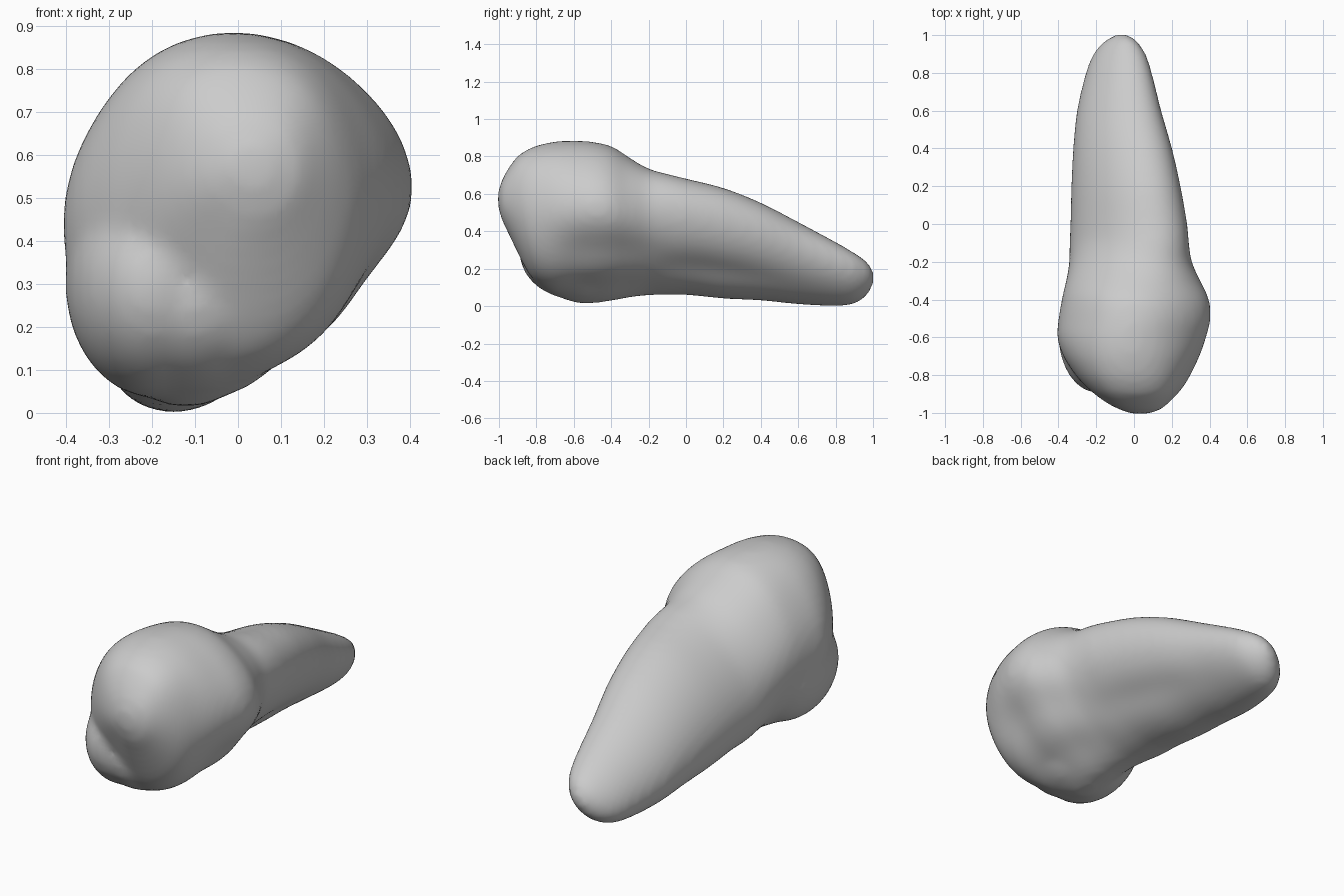
import bpy, bmesh, math
from mathutils import Matrix

cube = bpy.data.objects.get("Cube")
if cube:
    bpy.data.objects.remove(cube)

enamel = bpy.data.materials.new("pale grey enamel")
enamel.use_nodes = True
GREY = (0.6, 0.6, 0.6, 1)
enamel.diffuse_color = GREY
enamel.node_tree.nodes["Principled BSDF"].inputs["Base Color"].default_value = GREY

# Stations from biting end to root tip: y, x min, x max, z min, z max
STATIONS = [
    (-1.005, -.01, .07, .53, .61), (-.985, -.07, .135, .46, .67),
    (-.95, -.14, .18, .385, .735), (-.9, -.21, .23, .28, .8),
    (-.85, -.265, .27, .18, .833), (-.8, -.31, .3, .11, .855),
    (-.7, -.375, .35, .037, .878), (-.6, -.407, .385, .007, .884),
    (-.5, -.4, .408, .007, .878), (-.4, -.383, .4, .02, .855),
    (-.3, -.365, .355, .04, .798), (-.2, -.35, .31, .055, .742),
    (-.1, -.342, .292, .06, .708), (0, -.337, .282, .06, .682),
    (.2, -.332, .247, .04, .632), (.4, -.322, .202, .03, .553),
    (.6, -.302, .145, .01, .45), (.8, -.255, .095, 0, .343),
    (.9, -.215, .062, .012, .285), (.97, -.155, .015, .06, .235),
    (1.003, -.095, -.03, .12, .185)]
SIDES = 72
STEPS = 4
TILT = 0.42


def bump(angle, centre, width, power):
    """Soft bump around a direction, in degrees."""
    d = (angle - centre + 180) % 360 - 180
    return math.exp(-abs(d / width) ** power)


def ramp(y, start, end):
    t = min(max((y - start) / (end - start), 0), 1)
    return t * t * (3 - 2 * t)


def radius(angle, y):
    """Outline of the section: full cusp, lopsided crown, tilted oval root."""
    a = math.radians(angle)
    crown = (1 + .03 * bump(angle, 22, 20, 2) + .06 * bump(angle, 242, 18, 2)
             - .03 * bump(angle, 143, 24, 2) - .24 * bump(angle, 311, 45, 4))
    cusp = (1 + .04 * bump(angle, 50, 25, 2) + .05 * bump(angle, 130, 25, 2)
            - .12 * bump(angle, 235, 28, 2))
    root = math.cos(TILT) / math.sqrt(1 - math.sin(2 * a) * math.sin(TILT))
    groove = .08 * math.exp(-((y - .15) / .35) ** 2)
    root -= groove * bump(angle, 315, 30, 2)
    f, t = ramp(y, -.52, -.9), ramp(y, -.4, -.05)
    return cusp * f + crown * (1 - f - t) + root * t


def slope(i, k):
    a, b = STATIONS[max(i - 1, 0)], STATIONS[min(i + 1, len(STATIONS) - 1)]
    return (b[k] - a[k]) / (b[0] - a[0])


def between(i, t):
    """Smooth curve through the stations."""
    a, b = STATIONS[i], STATIONS[i + 1]
    h = b[0] - a[0]
    s = t * t * (3 - 2 * t)
    ease_in, ease_out = t * (1 - t) ** 2 * h, t * t * (t - 1) * h
    return [a[0] + h * t] + [a[k] * (1 - s) + b[k] * s + ease_in * slope(i, k)
                             + ease_out * slope(i + 1, k) for k in range(1, 5)]


# Main cusp, neck and root as one loft
bm = bmesh.new()
sections = [between(i, j / STEPS) for i in range(len(STATIONS) - 1) for j in range(STEPS)]
sections.append(STATIONS[-1])
rings = []
for y, x0, x1, z0, z1 in sections:
    ring = []
    for i in range(SIDES):
        angle = 360 * i / SIDES
        a, r = math.radians(angle), radius(angle, y)
        ring.append(bm.verts.new(((x0 + x1) / 2 + r * math.cos(a) * (x1 - x0) / 2, y,
                                  (z0 + z1) / 2 + r * math.sin(a) * (z1 - z0) / 2)))
    rings.append(ring)
for low, high in zip(rings, rings[1:]):
    for i in range(SIDES):
        j = (i + 1) % SIDES
        bm.faces.new((low[i], low[j], high[j], high[i]))
bm.faces.new(rings[0])
bm.faces.new(rings[-1])

# Lower cusp: a tall lobe on one side and a low shoulder towards the middle
for centre, size in (((-.195, -.58, .3), (.207, .315, .265)),
                     ((-.1, -.56, .27), (.25, .325, .24))):
    place = Matrix.Translation(centre) @ Matrix.Diagonal((*size, 1))
    bmesh.ops.create_uvsphere(bm, u_segments=32, v_segments=20, radius=1, matrix=place)
bmesh.ops.recalc_face_normals(bm, faces=bm.faces)

mesh = bpy.data.meshes.new("tooth")
bm.to_mesh(mesh)
bm.free()
mesh.materials.append(enamel)
tooth = bpy.data.objects.new("tooth", mesh)
bpy.context.collection.objects.link(tooth)
bpy.context.view_layer.objects.active = tooth
tooth.select_set(True)

# Fuse the parts and soften the joins
remesh = tooth.modifiers.new("fuse", 'REMESH')
remesh.mode = 'VOXEL'
remesh.voxel_size = 0.02
remesh.use_smooth_shade = True
smooth = tooth.modifiers.new("soften", 'SMOOTH')
smooth.factor = 0.5
smooth.iterations = 10
